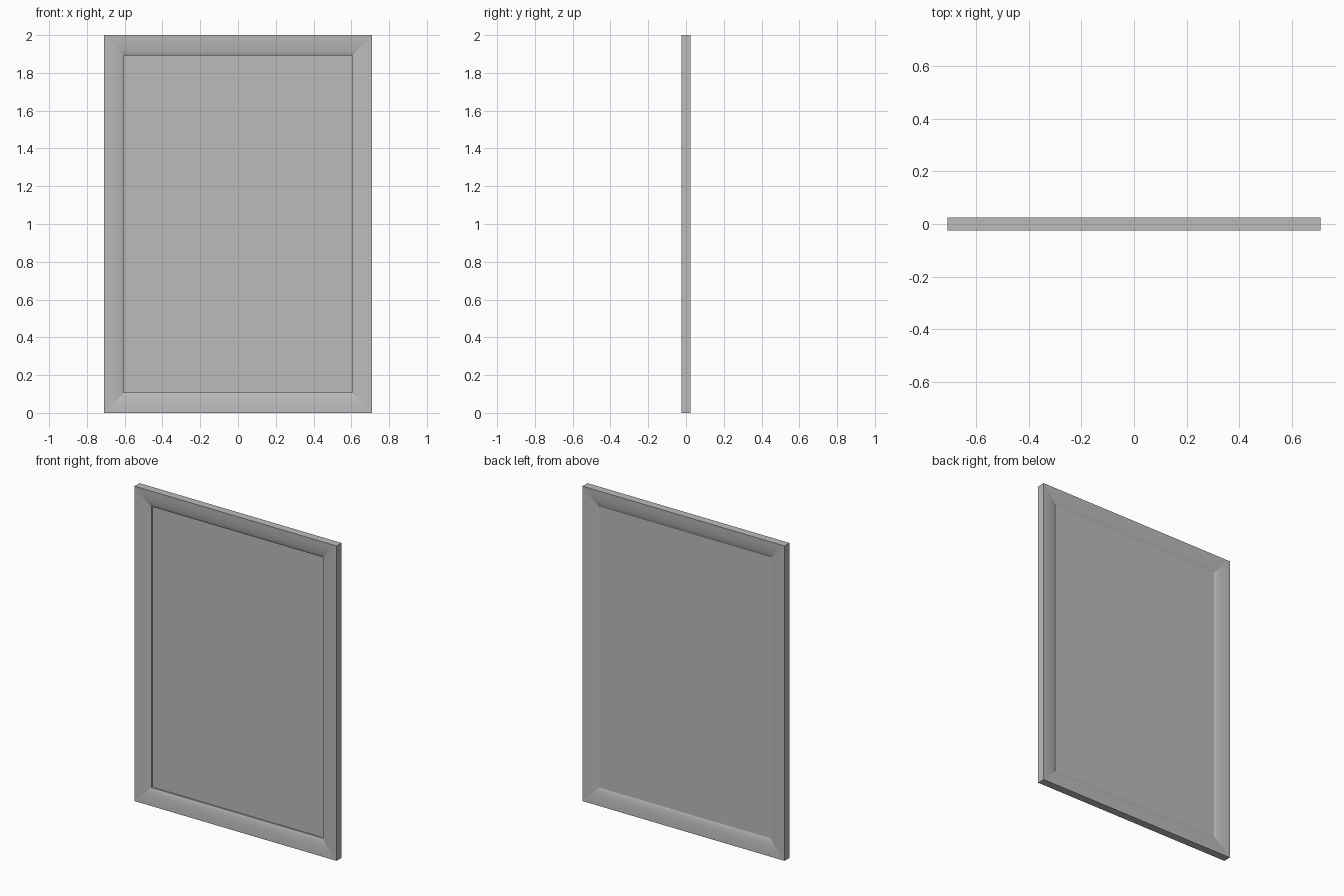
import bpy
import bmesh
import math

old = bpy.data.objects.get("Cube")
if old:
    bpy.data.objects.remove(old, do_unlink=True)

HALF_W, HALF_H, DEPTH = 0.71, 1.0, 0.025
RAIL = 0.107          # visible width of the moulding

grey = bpy.data.materials.new("plain grey")
grey.use_nodes = True
colour = (0.5, 0.5, 0.5, 1)
grey.diffuse_color = colour
grey.node_tree.nodes["Principled BSDF"].inputs["Base Color"].default_value = colour


def finish(name, bm):
    bmesh.ops.recalc_face_normals(bm, faces=bm.faces)
    mesh = bpy.data.meshes.new(name)
    bm.to_mesh(mesh)
    bm.free()
    obj = bpy.data.objects.new(name, mesh)
    bpy.context.collection.objects.link(obj)
    mesh.materials.append(grey)
    return obj


# Moulding section: (distance in from the outer edge, depth), rounded front and back
def arc(inner_y, side, steps=8):
    pts = []
    for i in range(steps + 1):
        t = math.radians(10 + 65 * i / steps)
        a, b = math.radians(10), math.radians(75)
        u = (math.sin(t) - math.sin(a)) / (math.sin(b) - math.sin(a))
        v = (math.cos(a) - math.cos(t)) / (math.cos(a) - math.cos(b))
        pts.append((RAIL * u, side * (DEPTH - (DEPTH - inner_y) * v)))
    return pts


section = arc(0.008, -1) + arc(0.008, 1)[::-1]


# One mitred rail: the section is swept between two 45 degree ends
def rail(name, half_length, offset, to_world):
    bm = bmesh.new()
    ends = []
    for s in (-1, 1):
        ends.append([bm.verts.new(to_world(s * (half_length - d), y, offset - d))
                     for d, y in section])
    for i in range(len(section)):
        j = (i + 1) % len(section)
        bm.faces.new((ends[0][i], ends[0][j], ends[1][j], ends[1][i]))
    for loop in ends:
        bm.faces.new(loop)
    obj = finish(name, bm)
    bpy.ops.object.select_all(action='DESELECT')
    obj.select_set(True)
    bpy.context.view_layer.objects.active = obj
    bpy.ops.object.shade_smooth_by_angle(angle=math.radians(35))


# Four rails around the panel
for name, sign in (("top_rail", 1), ("bottom_rail", -1)):
    rail(name, HALF_W, HALF_H, lambda a, y, r: (a, y, HALF_H + sign * r))
for name, sign in (("left_rail", 1), ("right_rail", -1)):
    rail(name, HALF_H, HALF_W, lambda a, y, r: (sign * r, y, HALF_H + a))

# Flat panel, recessed at the front and level with the moulding at the back
bm = bmesh.new()
bmesh.ops.create_cube(bm, size=1)
for v in bm.verts:
    v.co.x *= 2 * (HALF_W - RAIL + 0.002)
    v.co.y = 0.005 + v.co.y * 0.006
    v.co.z = HALF_H + v.co.z * 2 * (HALF_H - RAIL + 0.002)
finish("panel", bm)
